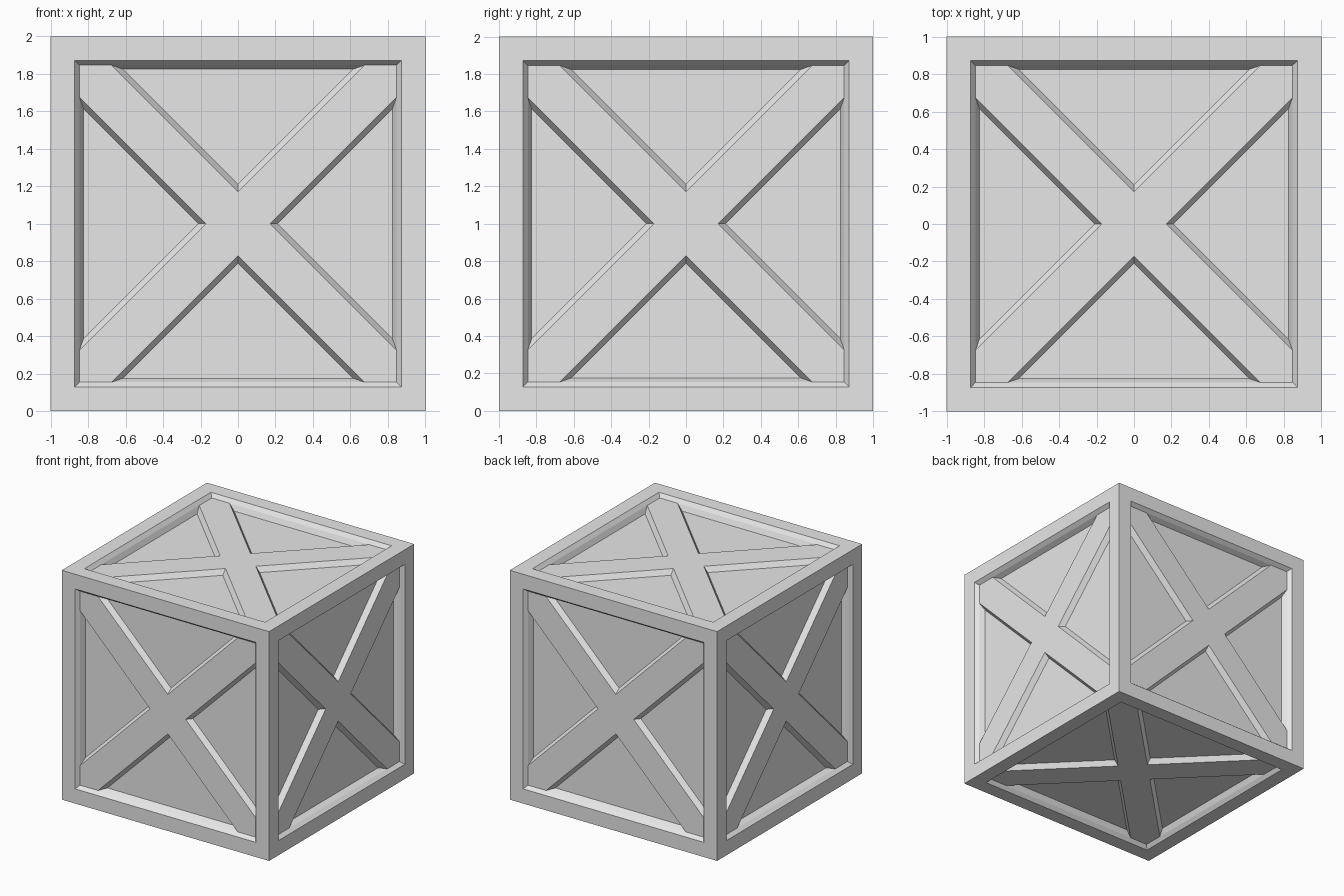
import bpy, bmesh
from math import pi, sqrt
from mathutils import Matrix, Vector

cube = bpy.data.objects.get("Cube")
if cube:
    bpy.data.objects.remove(cube)

grey = bpy.data.materials.new("light grey")
grey.use_nodes = True
colour = (0.8, 0.8, 0.8, 1)
grey.diffuse_color = colour
grey.node_tree.nodes["Principled BSDF"].inputs["Base Color"].default_value = colour

LIFT = Matrix.Translation((0, 0, 1))
# Each side is modelled facing +z, then turned so its own "up" stays up
SIDES = {
    "top": Matrix.Identity(4),
    "bottom": Matrix.Rotation(pi, 4, 'X'),
    "front": Matrix.Rotation(pi / 2, 4, 'X'),
    "right": Matrix.Rotation(-pi / 2, 4, 'Z') @ Matrix.Rotation(pi / 2, 4, 'X'),
    "back": Matrix.Rotation(pi, 4, 'Z') @ Matrix.Rotation(pi / 2, 4, 'X'),
    "left": Matrix.Rotation(pi / 2, 4, 'Z') @ Matrix.Rotation(pi / 2, 4, 'X'),
}


def finish(bm, name):
    bmesh.ops.recalc_face_normals(bm, faces=bm.faces)
    mesh = bpy.data.meshes.new(name)
    bm.to_mesh(mesh)
    bm.free()
    mesh.materials.append(grey)
    obj = bpy.data.objects.new(name, mesh)
    bpy.context.collection.objects.link(obj)
    return obj


def bridge(bm, outer, inner):
    n = len(outer)
    for i in range(n):
        j = (i + 1) % n
        bm.faces.new((outer[i], outer[j], inner[j], inner[i]))


# Crate body: a square frame stepping down to a recessed panel on every side
PROFILE = [(1, 0), (0.872, 0), (0.846, 0.033), (0.825, 0.078)]
bm = bmesh.new()
for turn in SIDES.values():
    rings = []
    for half, depth in PROFILE:
        corners = [(half, half), (-half, half), (-half, -half), (half, -half)]
        rings.append([bm.verts.new(LIFT @ turn @ Vector((x, y, 1 - depth)))
                      for x, y in corners])
    for outer, inner in zip(rings, rings[1:]):
        bridge(bm, outer, inner)
    bm.faces.new(rings[-1])
bmesh.ops.remove_doubles(bm, verts=bm.verts, dist=0.0001)
finish(bm, "crate_body")


# Cross braces: one X-shaped board per side, with sloping edges
def cross_ring(bm, turn, notch, depth):
    reach, half = 1.21, notch / sqrt(2)
    ring = []
    for k in range(4):
        spin = Matrix.Rotation(k * pi / 2, 4, 'Z')
        arm = spin @ Matrix.Rotation(pi / 4, 4, 'Z')
        for p in (spin @ Vector((notch, 0, 1 - depth)),
                  arm @ Vector((reach, -half, 1 - depth)),
                  arm @ Vector((reach, half, 1 - depth))):
            ring.append(bm.verts.new(LIFT @ turn @ p))
    return ring


for side, turn in SIDES.items():
    bm = bmesh.new()
    face_ring = cross_ring(bm, turn, 0.172, 0.033)
    base_ring = cross_ring(bm, turn, 0.212, 0.08)
    bridge(bm, base_ring, face_ring)
    bm.faces.new(face_ring)
    bm.faces.new(reversed(base_ring))
    finish(bm, side + "_cross_brace")
